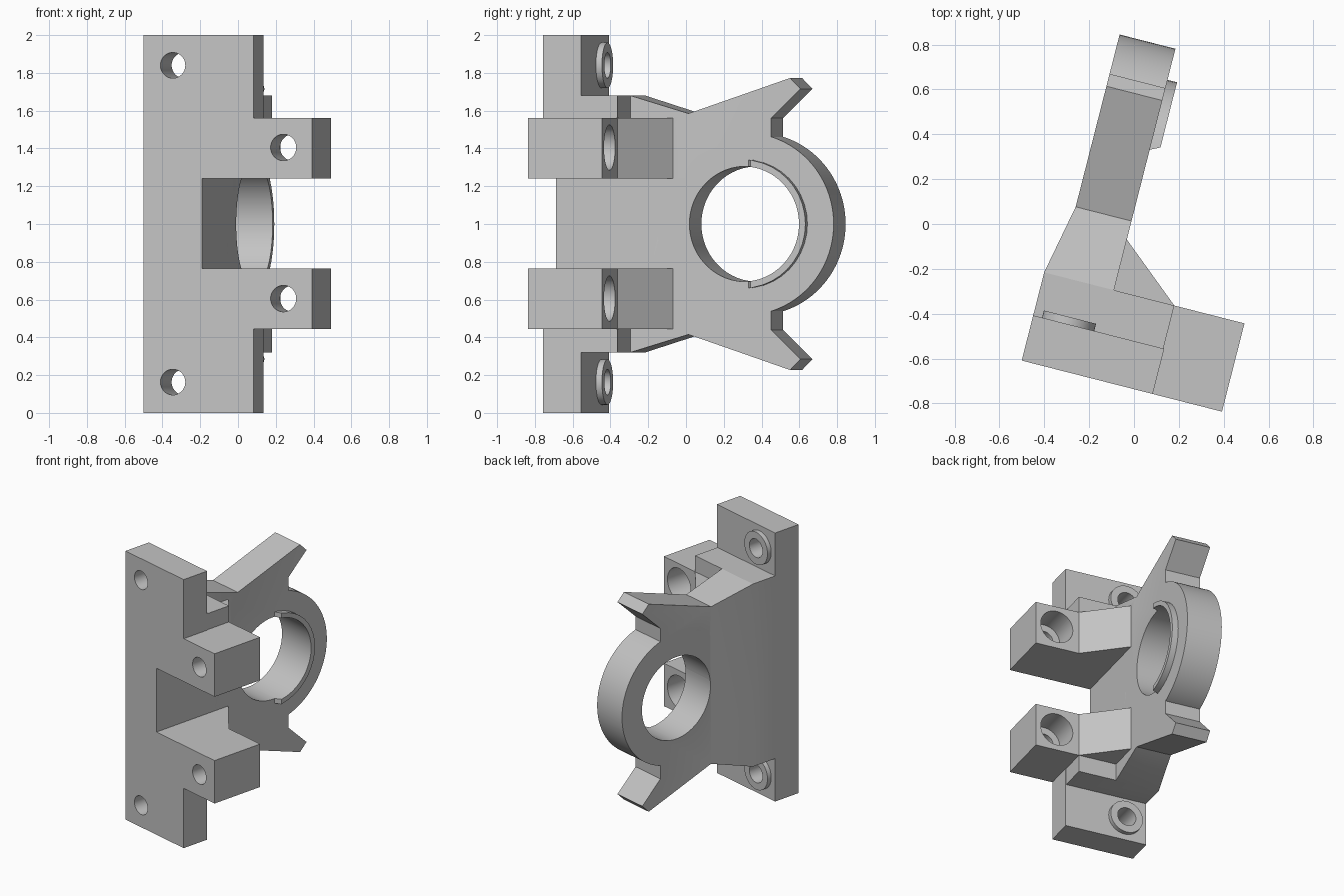
import bpy, bmesh
from math import sin, cos, pi, radians
from mathutils import Matrix, Vector

cube = bpy.data.objects.get("Cube")
if cube:
    bpy.data.objects.remove(cube, do_unlink=True)

TURN = Matrix.Rotation(radians(-14.3), 4, 'Z')   # whole bracket is turned about z
MID = 1.0                                        # height of the mirror plane

grey = bpy.data.materials.new("light_grey")
grey.use_nodes = True
colour = (0.55, 0.55, 0.55, 1)
grey.diffuse_color = colour
grey.node_tree.nodes["Principled BSDF"].inputs["Base Color"].default_value = colour


def finish(name, bm):
    bmesh.ops.recalc_face_normals(bm, faces=bm.faces)
    mesh = bpy.data.meshes.new(name)
    bm.to_mesh(mesh)
    bm.free()
    mesh.materials.append(grey)
    obj = bpy.data.objects.new(name, mesh)
    bpy.context.collection.objects.link(obj)
    return obj


def prism(name, profile, lo, hi, axis):
    """Extrude a 2D profile along x (points are y, z) or z (points are x, y)."""
    place = (lambda a, b, h: (h, a, b)) if axis == 'X' else (lambda a, b, h: (a, b, h))
    bm = bmesh.new()
    face = bm.faces.new([bm.verts.new(place(a, b, lo)) for a, b in profile])
    new = bmesh.ops.extrude_face_region(bm, geom=[face])["geom"]
    shift = Vector(place(0, 0, hi - lo))
    bmesh.ops.translate(bm, vec=shift, verts=[v for v in new if isinstance(v, bmesh.types.BMVert)])
    return finish(name, bm)


def box(name, x0, x1, y0, y1, z0, z1):
    return prism(name, [(x0, y0), (x1, y0), (x1, y1), (x0, y1)], z0, z1, 'Z')


def cylinder(name, axis, centre, radius, lo, hi, sides=48):
    """Cylinder along x (centre is y, z) or y (centre is x, z)."""
    bm = bmesh.new()
    bmesh.ops.create_cone(bm, cap_ends=True, segments=sides, radius1=radius,
                          radius2=radius, depth=hi - lo)
    a, b, mid = *centre, (lo + hi) / 2
    if axis == 'X':
        m = Matrix.Translation((mid, a, b)) @ Matrix.Rotation(pi / 2, 4, 'Y')
    else:
        m = Matrix.Translation((a, mid, b)) @ Matrix.Rotation(pi / 2, 4, 'X')
    bmesh.ops.transform(bm, matrix=m, verts=bm.verts)
    return finish(name, bm)


def combine(body, other, operation):
    mod = body.modifiers.new(operation.lower(), 'BOOLEAN')
    mod.operation, mod.object, mod.solver = operation, other, 'EXACT'
    bpy.context.view_layer.objects.active = body
    bpy.ops.object.modifier_apply(modifier=mod.name)
    bpy.data.objects.remove(other, do_unlink=True)


FRONT, BACK = -0.714, -0.308     # front face and rear of the thick core
INNER, LEFT = -0.014, -0.335     # right face of the arm, outer side of the plate
RING_Y = 0.32

# Mounting plate, thick core and the open window between the clamp blocks
bracket = box("bracket", LEFT, 0.268, FRONT, -0.506, 0, 2)
combine(bracket, box("core", LEFT, 0.264, -0.65, BACK, 0.32, 1.68), 'UNION')
combine(bracket, box("window", INNER, 1, -1, -0.1, 0.765, 1.24), 'DIFFERENCE')

# Clamp blocks with slanted gussets running back to the arm
for z in (0.605, 1.40):
    outline = [(0.1, FRONT), (0.587, FRONT), (0.587, BACK), (0.264, BACK),
               (INNER, -0.075), (-0.08, -0.075), (-0.08, -0.45), (0.1, -0.45)]
    combine(bracket, prism("clamp_block", outline, z - 0.16, z + 0.16, 'Z'), 'UNION')

# Tapered root joining the core to the arm
bm = bmesh.new()
for s in (-1, 1):
    for x, y, h in ((LEFT, BACK, 0.68), (INNER, BACK, 0.68), (INNER, 0.01, 0.585),
                    (-0.271, 0.01, 0.585)):
        bm.verts.new((x, y, MID + s * h))
bmesh.ops.convex_hull(bm, input=bm.verts)
combine(bracket, finish("arm_root", bm), 'UNION')

# Arm with two prongs, mirrored about mid height
half = [(-0.05, 0.5), (0.01, 0.585), (0.565, 0.773), (0.622, 0.715), (0.461, 0.56), (0.461, 0.2)]
arm = [(y, MID + h) for y, h in half] + [(y, MID - h) for y, h in reversed(half)]
combine(bracket, prism("arm", arm, -0.271, INNER, 'X'), 'UNION')
combine(bracket, cylinder("ring", 'X', (RING_Y, MID), 0.483, -0.271, INNER, 96), 'UNION')

# Raised half lip around the bore, with slanted ends
angles = [pi * (i / 20 - 0.5) for i in range(21)]
lip = [(RING_Y + r * cos(a), MID + r * sin(a))
       for r, seq in ((0.34, angles), (0.28, angles[::-1])) for a in seq]
lip_ring = prism("lip", lip, -0.05, 0.03, 'X')
for v in lip_ring.data.vertices:
    if v.co.x > 0:
        v.co.y = max(v.co.y, RING_Y + 0.04)
combine(bracket, lip_ring, 'UNION')
combine(bracket, cylinder("bore", 'X', (RING_Y, MID), 0.305, -0.5, 0.2, 96), 'DIFFERENCE')

# Plate screw bosses and holes, clamp holes with rear counterbores
for z in (0.163, 1.84):
    combine(bracket, cylinder("boss", 'Y', (-0.174, z), 0.12, -0.6, -0.473), 'UNION')
    combine(bracket, cylinder("hole", 'Y', (-0.174, z), 0.068, -1, 0), 'DIFFERENCE')
for z in (0.605, 1.405):
    combine(bracket, cylinder("hole", 'Y', (0.43, z), 0.07, -1, 0), 'DIFFERENCE')
    combine(bracket, cylinder("counterbore", 'Y', (0.43, z), 0.12, -0.51, 0), 'DIFFERENCE')

# Turn into place and shade
bracket.data.transform(TURN)
bpy.ops.object.select_all(action='DESELECT')
bracket.select_set(True)
bpy.context.view_layer.objects.active = bracket
bpy.ops.object.shade_smooth_by_angle(angle=radians(30))
